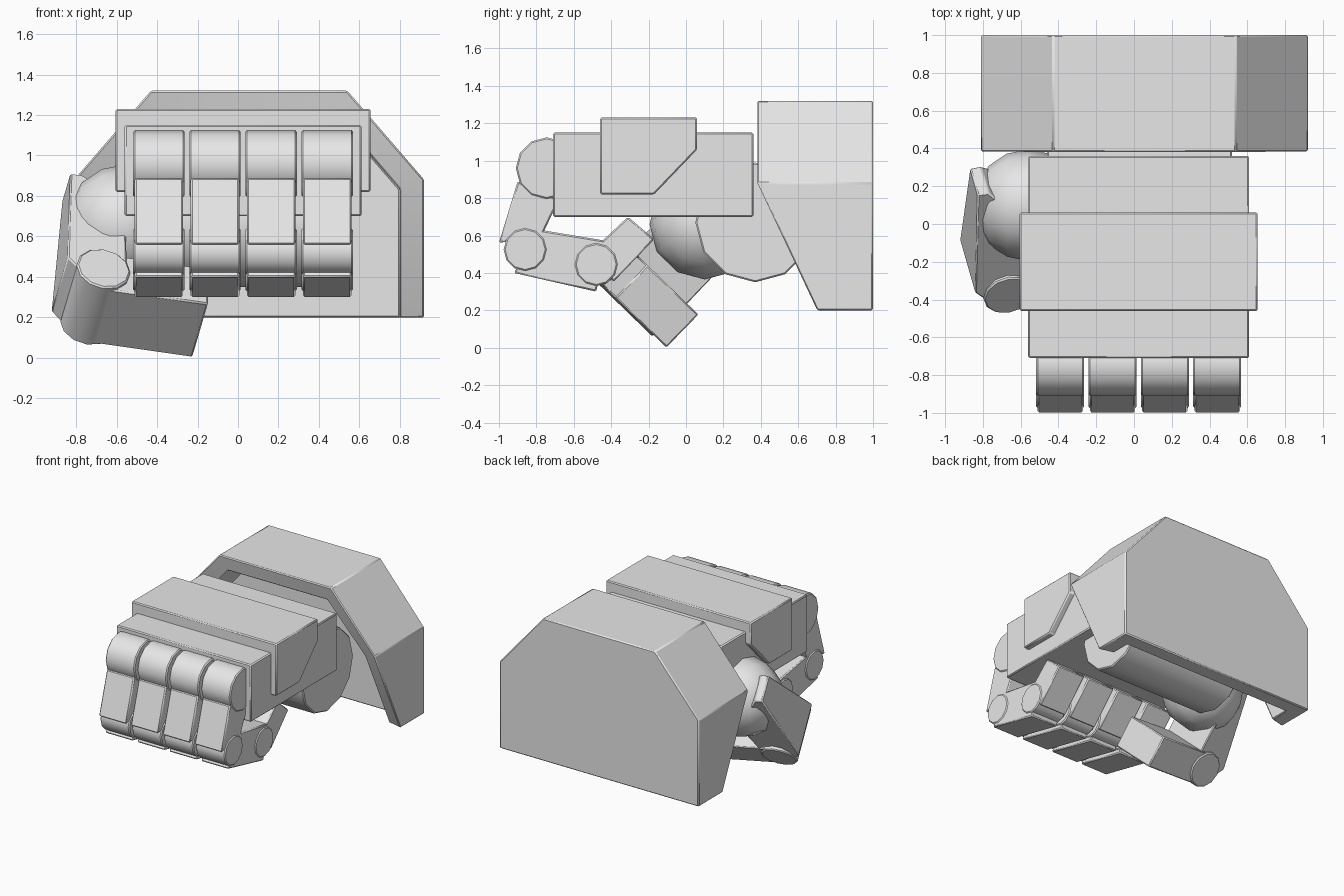
import bpy, bmesh, math
from mathutils import Matrix, Vector

cube = bpy.data.objects.get("Cube")
if cube:
    bpy.data.objects.remove(cube)

grey = bpy.data.materials.new("plain grey")
grey.use_nodes = True
grey.diffuse_color = (0.8, 0.8, 0.8, 1)
grey.node_tree.nodes["Principled BSDF"].inputs["Base Color"].default_value = (0.8, 0.8, 0.8, 1)
parts = []


def finish(name, bm, bevel=0.008):
    bmesh.ops.recalc_face_normals(bm, faces=bm.faces)
    mesh = bpy.data.meshes.new(name)
    bm.to_mesh(mesh)
    bm.free()
    mesh.materials.append(grey)
    obj = bpy.data.objects.new(name, mesh)
    bpy.context.collection.objects.link(obj)
    if bevel:
        mod = obj.modifiers.new("edge bevel", 'BEVEL')
        mod.width = bevel
        mod.segments = 1
        mod.limit_method = 'ANGLE'
        mod.angle_limit = math.radians(40)
    parts.append(obj)
    return obj


def prism(name, profile, lo, hi, frame=Matrix(), bevel=0.008, taper=None):
    """Extrude a profile along the first axis of the frame."""
    bm = bmesh.new()
    ends = [[bm.verts.new((d, p, q)) for p, q in profile] for d in (lo, hi)]
    bm.faces.new(ends[0])
    bm.faces.new(ends[1])
    n = len(profile)
    for i in range(n):
        j = (i + 1) % n
        bm.faces.new((ends[0][i], ends[0][j], ends[1][j], ends[1][i]))
    if taper:
        for v in bm.verts:
            v.co.x *= taper(v.co)
    bm.transform(frame)
    return finish(name, bm, bevel)


def disc(p, q, r, sides=12):
    return [(p + r * math.cos(math.tau * i / sides), q + r * math.sin(math.tau * i / sides))
            for i in range(sides)]


# Hand body and armour plate over its back
prism("palm", [(-.71, .70), (.36, .70), (.36, 1.15), (-.71, 1.15)], -.56, .61)
prism("back_plate", [(-.46, .82), (-.17, .82), (.06, 1.06), (.06, 1.23), (-.46, 1.23)], -.605, .655)
prism("wrist", disc(.37, .67, .32), -.46, .52)

# Four curled fingers
for i in range(4):
    x = .025 + (i - 1.5) * .277
    n = f"finger_{i + 1}_"
    prism(n + "base_knuckle", disc(-.745, .96, .165), x - .127, x + .127)
    prism(n + "base", [(-.90, .89), (-1.0, .56), (-.77, .60), (-.68, .79)], x - .12, x + .12)
    prism(n + "middle_knuckle", disc(-.86, .525, .115), x - .127, x + .127)
    prism(n + "middle", [(-.92, .40), (-.48, .30), (-.42, .57), (-.78, .63)], x - .12, x + .12)
    prism(n + "end_knuckle", disc(-.48, .445, .115), x - .127, x + .127)
    prism(n + "tip", [(-.47, .55), (-.31, .70), (-.17, .58), (-.39, .35)], x - .12, x + .12)

# Thumb: ball joint, then parts laid out in the thumb's own tilted frame
ball_centre = Vector((-.56, .1, .66))
bm = bmesh.new()
bmesh.ops.create_uvsphere(bm, u_segments=12, v_segments=8, radius=.295)
bm.transform(Matrix.Translation(ball_centre) @ Matrix.Rotation(math.pi / 2, 4, 'Y'))
finish("thumb_ball", bm, 0)

hinge = Vector((-.2, .7, -.68)).normalized()
side = Vector((1, 0, 0))
side = (side - hinge * side.dot(hinge)).normalized()
up = side.cross(hinge)
frame = Matrix((hinge, side, up)).transposed().to_4x4()
frame.translation = ball_centre
prism("thumb_base", [(-.29, .22), (-.23, .22), (-.03, .0), (-.02, -.48), (-.27, -.5), (-.32, -.44)],
      -.16, .24, frame, taper=lambda c: .5 if c.z > .1 else 1)
prism("thumb_knuckle", disc(-.14, -.49, .135), -.17, .25, frame)
prism("thumb_tip", [(-.16, -.615), (.39, -.615), (.39, -.37), (-.1, -.37)], -.15, .24, frame)

# Flared cuff: a shell with open front and underside
outer = [(-.81, .2), (-.81, .88), (-.43, 1.32), (.54, 1.32), (.92, .88), (.92, .2)]
inner = [(-.69, .2), (-.69, .835), (-.375, 1.2), (.485, 1.2), (.80, .835), (.80, .2)]


def rim(z):
    return .38 + .32 * max(0, .88 - z) / .68


bm = bmesh.new()
loops = [[bm.verts.new((x, 1.0, z)) for x, z in outer],
         [bm.verts.new((x, rim(z), z)) for x, z in outer],
         [bm.verts.new((x, rim(z) + .03, z)) for x, z in inner],
         [bm.verts.new((x, .88, z)) for x, z in inner]]
for a, b in zip(loops, loops[1:]):
    for i in range(5):
        bm.faces.new((a[i], a[i + 1], b[i + 1], b[i]))
bm.faces.new(loops[0])
bm.faces.new(loops[3])
bm.faces.new([l[0] for l in loops] + [l[-1] for l in reversed(loops)])
finish("cuff", bm)

# Smooth curved surfaces, keep hard edges
bpy.ops.object.select_all(action='DESELECT')
for obj in parts:
    obj.select_set(True)
bpy.context.view_layer.objects.active = parts[0]
bpy.ops.object.shade_smooth_by_angle(angle=math.radians(40))
